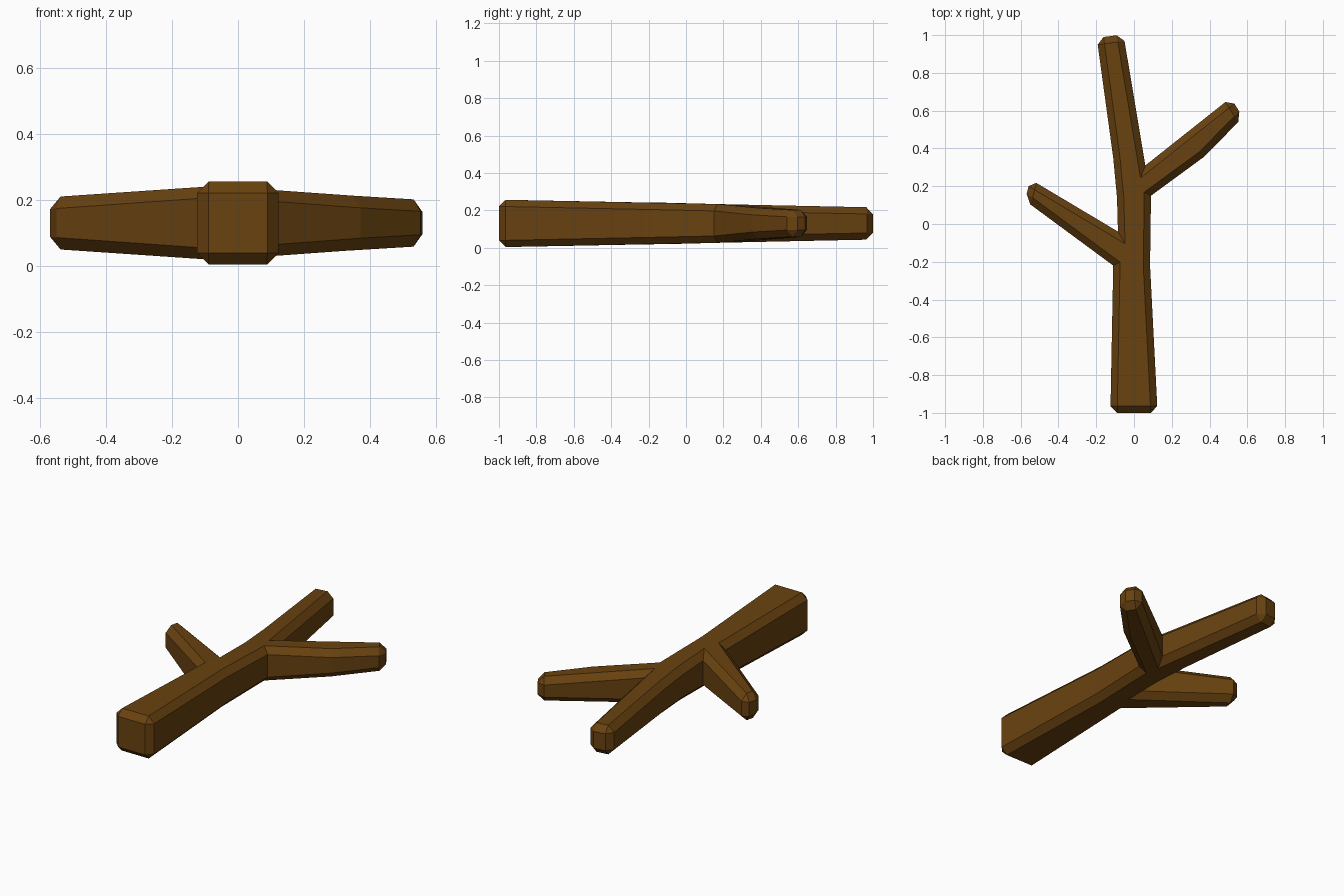
import bpy, bmesh

if "Cube" in bpy.data.objects:
    bpy.data.objects.remove(bpy.data.objects["Cube"])

MID, BEVEL = 0.13, 0.036
# plan points: x, y, half height
P = {
    'aL': (-0.125, -1.0, 0.127), 'aR': (0.125, -1.0, 0.127),   # butt end
    'bL': (-0.11, -0.22, 0.111), 'bR': (0.085, -0.22, 0.111),  # left fork starts
    'cL': (-0.085, -0.04, 0.108), 'cR': (0.09, 0.15, 0.103),   # right fork starts
    'dL': (-0.09, 0.14, 0.103), 'dR': (0.06, 0.31, 0.100),
    'eL': (-0.11, 0.35, 0.099),
    'tL': (-0.197, 0.985, 0.086), 'tR': (-0.056, 1.004, 0.086),  # trunk tip
    'lU': (-0.548, 0.236, 0.078), 'lD': (-0.578, 0.125, 0.078),  # left twig tip
    'rM': (0.37, 0.355, 0.082),                                  # bow under right twig
    'rU': (0.512, 0.668, 0.070), 'rD': (0.577, 0.565, 0.070),    # right twig tip
}
RING = 'aL aR bR cR rM rD rU dR tR tL eL dL cL lU lD bL'.split()
CAPS = ['aL aR bR bL', 'bL bR cR cL', 'cL cR dL', 'dL cR dR eL', 'eL dR tR tL',
        'bL cL lU lD', 'cR rM dR', 'rM rD rU dR']
TIPS = 'aL aR tL tR lU lD rU rD'.split()

# forked stick body: plan patches top and bottom, joined by side walls
bm = bmesh.new()
top = {k: bm.verts.new((x, y, MID + h)) for k, (x, y, h) in P.items()}
bot = {k: bm.verts.new((x, y, MID - h)) for k, (x, y, h) in P.items()}
for cap in CAPS:
    names = cap.split()
    bm.faces.new([top[n] for n in names])
    bm.faces.new([bot[n] for n in reversed(names)])
for a, b in zip(RING, RING[1:] + RING[:1]):
    bm.faces.new((bot[a], bot[b], top[b], top[a]))
bmesh.ops.recalc_face_normals(bm, faces=bm.faces)

# chamfer the rims and the tip corners
edges = [bm.edges.get((side[a], side[b])) for side in (top, bot)
         for a, b in zip(RING, RING[1:] + RING[:1])]
edges += [bm.edges.get((top[k], bot[k])) for k in TIPS]
bmesh.ops.bevel(bm, geom=edges, offset=BEVEL, offset_type='OFFSET', segments=1,
                profile=0.5, affect='EDGES', clamp_overlap=True)

mesh = bpy.data.meshes.new('forked_stick')
bm.to_mesh(mesh)
bm.free()
stick = bpy.data.objects.new('forked_stick', mesh)
bpy.context.collection.objects.link(stick)

# bark colour
bark = bpy.data.materials.new('bark brown')
bark.diffuse_color = (0.14, 0.054, 0.005, 1)
bark.use_nodes = True
bark.node_tree.nodes["Principled BSDF"].inputs["Base Color"].default_value = bark.diffuse_color
mesh.materials.append(bark)
